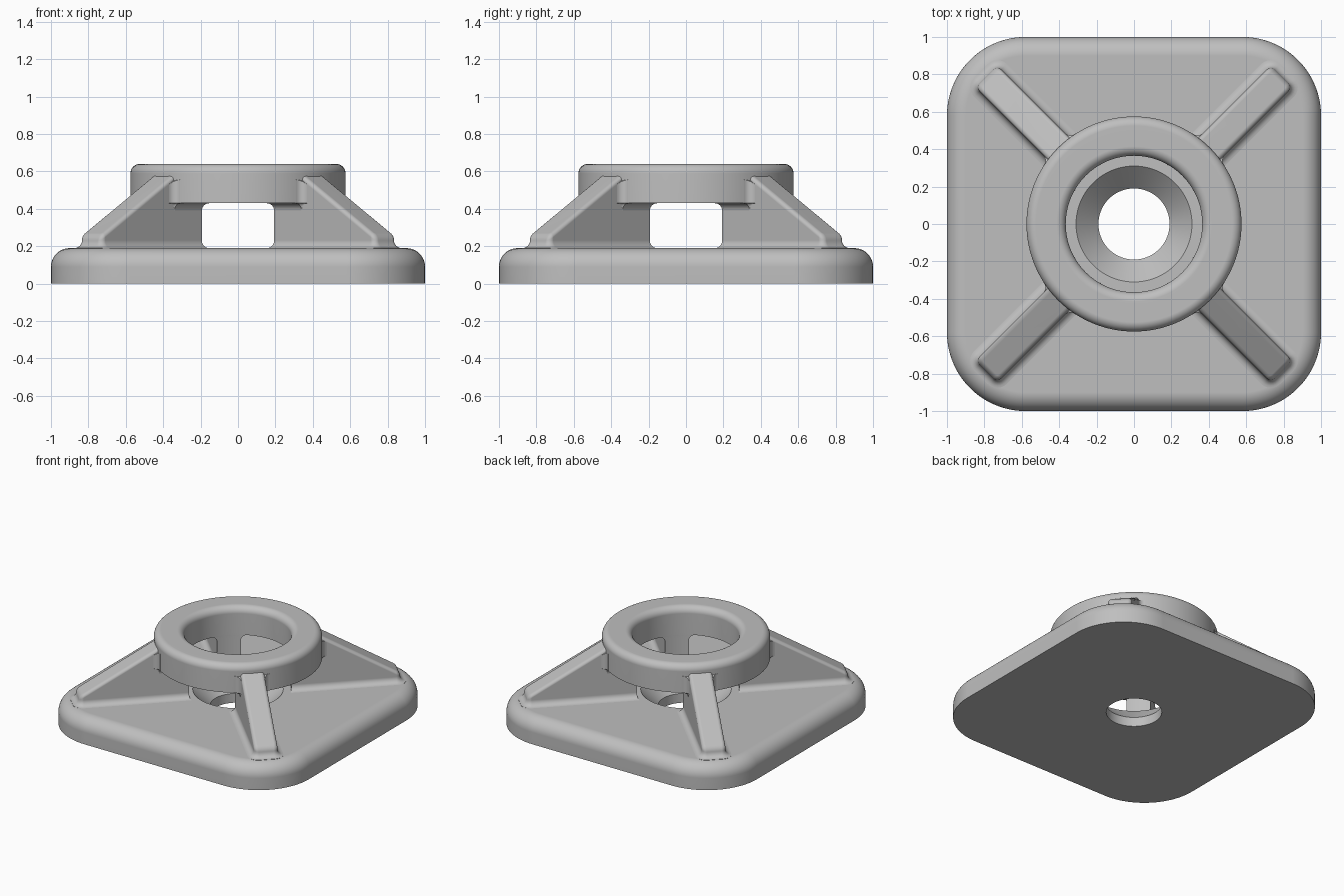
import bpy, bmesh
from math import sin, cos, pi, sqrt, radians

cube = bpy.data.objects.get("Cube")
if cube:
    bpy.data.objects.remove(cube, do_unlink=True)

grey = bpy.data.materials.new("plain_grey")
grey.use_nodes = True
grey.diffuse_color = (0.52, 0.52, 0.52, 1)
grey.node_tree.nodes["Principled BSDF"].inputs["Base Color"].default_value = (0.52, 0.52, 0.52, 1)

# Main dimensions
PLATE_TOP, PLATE_ROUND, CORNER = 0.19, 0.1, 0.42
HOLE, SINK, SINK_Z = 0.19, 0.31, 0.07
BORE, RING_R, RING_Z, RING_TOP, RING_ROUND = 0.365, 0.575, 0.43, 0.64, 0.05
HALF, TIP, FILLET, EDGE = 0.082, 1.115, 0.042, 0.025
SIDE_D, INNER_PTS = 0.55, 9


def loft(loops, closed=False, split_cap=False):
    """Join equal-length loops of points with quads into a mesh."""
    bm = bmesh.new()
    rows = [[bm.verts.new(p) for p in loop] for loop in loops]
    n = len(rows[0])
    for a, b in zip(rows, rows[1:] + ([rows[0]] if closed else [])):
        for i in range(n):
            j = (i + 1) % n
            bm.faces.new((a[i], a[j], b[j], b[i]))
    if split_cap:
        top = rows[-1]
        bm.faces.new(top[:INNER_PTS + 1] + [top[-1]])
        bm.faces.new(top[INNER_PTS:])
    bmesh.ops.remove_doubles(bm, verts=bm.verts, dist=0.00005)
    bmesh.ops.recalc_face_normals(bm, faces=bm.faces)
    mesh = bpy.data.meshes.new("part")
    bm.to_mesh(mesh)
    bm.free()
    mesh.materials.append(grey)
    return mesh


def place(name, mesh, turn=0.0):
    """Add an object with smooth shading that keeps flat faces flat."""
    obj = bpy.data.objects.new(name, mesh)
    bpy.context.collection.objects.link(obj)
    obj.rotation_euler.z = turn
    bpy.ops.object.select_all(action='DESELECT')
    obj.select_set(True)
    bpy.context.view_layer.objects.active = obj
    bpy.ops.object.shade_smooth_by_angle(angle=radians(35))
    normals = obj.modifiers.new("flat_face_normals", 'WEIGHTED_NORMAL')
    normals.keep_sharp = True
    return obj


def quarter(steps):
    return [pi / 2 * i / steps for i in range(steps + 1)]


def circle(r, z, n=96, shift=0.0):
    return [(r * cos(2 * pi * (i + shift) / n), r * sin(2 * pi * (i + shift) / n), z)
            for i in range(n)]


# Base plate: rounded square with a rounded top edge and a countersunk hole
ARC = 24


def square(inset, z):
    pts = []
    for k, (sx, sy) in enumerate(((1, 1), (-1, 1), (-1, -1), (1, -1))):
        for i in range(ARC):
            a = pi / 2 * (k + i / (ARC - 1))
            r = CORNER - inset
            pts.append((sx * (1 - CORNER) + r * cos(a), sy * (1 - CORNER) + r * sin(a), z))
    return pts


plate = [square(0, 0)]
plate += [square(PLATE_ROUND * (1 - cos(a)), PLATE_TOP - PLATE_ROUND * (1 - sin(a)))
          for a in quarter(10)]
plate += [circle(r, z, 4 * ARC, 0.5)
          for r, z in ((SINK, PLATE_TOP), (HOLE, SINK_Z), (HOLE, 0))]
place("base_plate", loft(plate, closed=True))

# Collar ring: square section with both top edges rounded
ring = [circle(BORE, RING_Z), circle(RING_R, RING_Z)]
ring += [circle(RING_R - RING_ROUND * (1 - cos(a)), RING_TOP - RING_ROUND * (1 - sin(a)))
         for a in quarter(8)]
ring += [circle(BORE + RING_ROUND * (1 - sin(a)), RING_TOP - RING_ROUND * (1 - cos(a)))
         for a in quarter(8)]
place("top_ring", loft(ring, closed=True))


# Ribs run along local +x from the bore outwards
def slope(d):
    return 0.57 - 0.588 * (d - 0.58)


def with_inner(half, outer):
    """Inner end follows the bore; the outer half outline is mirrored."""
    ys = [half - 2 * half * i / (INNER_PTS - 1) for i in range(INNER_PTS)]
    pts = [(sqrt(BORE ** 2 - y * y), y) for y in ys]
    side = [(SIDE_D, half)] + outer
    return pts + [(d, -y) for d, y in side] + side[::-1]


def rib_outline(grow):
    r = 0.03 + grow
    arc = [(TIP + grow - r + r * sin(a), HALF + grow - r + r * cos(a)) for a in quarter(6)]
    return with_inner(HALF + grow, arc)


def flare_outline(grow):
    start = RING_R - 0.012
    arc = [(start + grow * (1 - cos(a)), HALF + grow * (1 - sin(a))) for a in quarter(6)]
    return with_inner(HALF + grow, arc)


def raised(outline, height):
    return [(d, y, height(d)) for d, y in outline]


def top_height(drop):
    return lambda d: slope(d) - drop if d > 0.5 else RING_Z + 0.01


def foot_height(z):
    return lambda d: min(z, slope(d) - EDGE)


# Rib body: filleted foot, straight walls, rounded sloping top
rib = [raised(rib_outline(FILLET), foot_height(PLATE_TOP - 0.02))]
rib += [raised(rib_outline(FILLET * (1 - sin(a))),
               foot_height(PLATE_TOP + FILLET * (1 - cos(a)))) for a in quarter(6)]
rib += [raised(rib_outline(-EDGE * (1 - cos(a))), top_height(EDGE * (1 - sin(a))))
        for a in quarter(5)]
rib_mesh = loft(rib, split_cap=True)

# Flare: fillet joining each rib to the ring, beneath and beside it
flare = [raised(flare_outline(max(0.001, FILLET * (1 - cos(a)))),
                lambda d, z=RING_Z - FILLET * (1 - sin(a)): z) for a in quarter(6)]
flare.append(raised(flare_outline(FILLET), top_height(EDGE)))
flare_mesh = loft(flare, split_cap=True)

for k, corner in enumerate(("back_left", "back_right", "front_right", "front_left")):
    turn = pi / 4 + k * pi / 2
    place(corner + "_rib", rib_mesh, turn)
    place(corner + "_rib_fillet", flare_mesh, turn)
